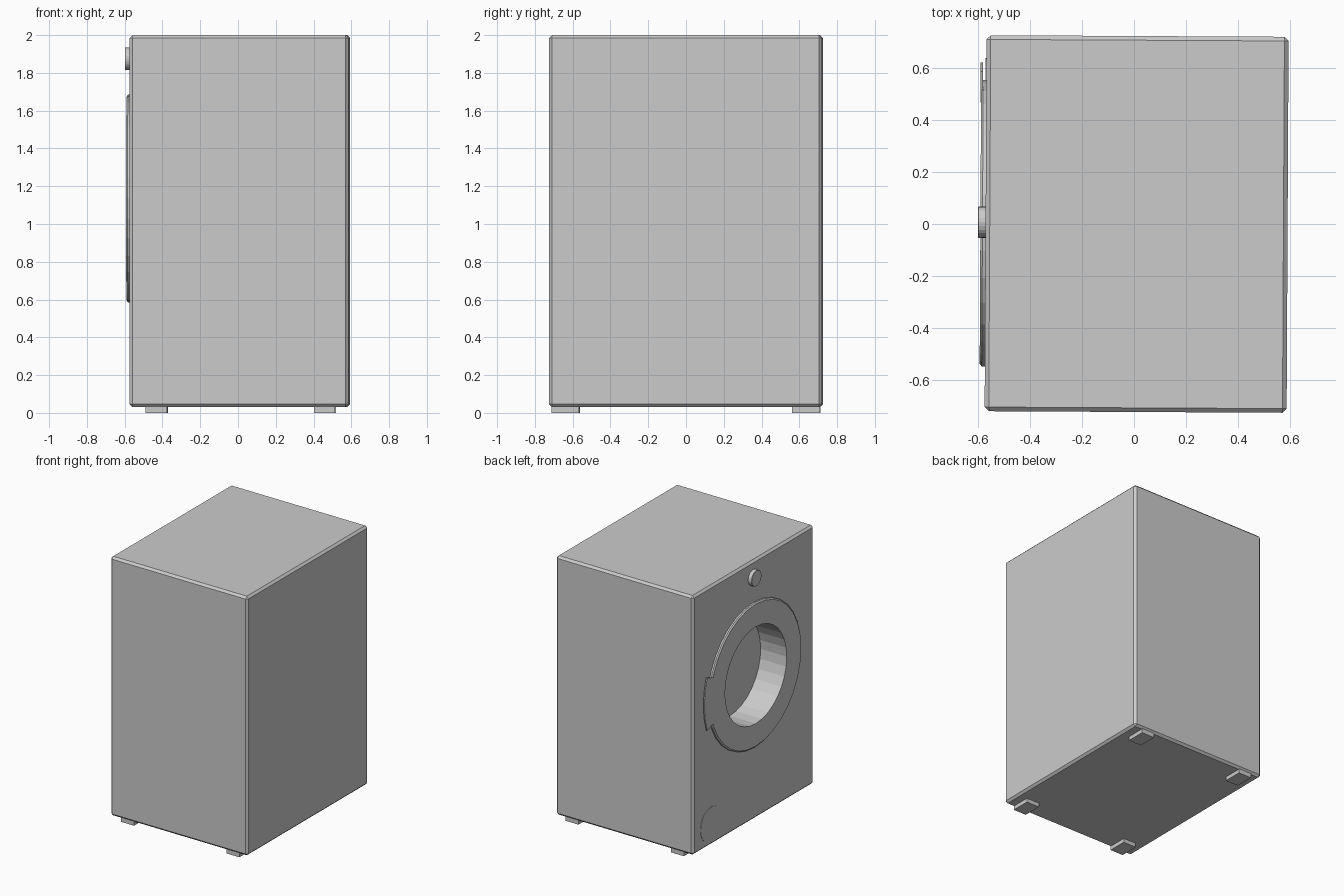
import bpy, bmesh, math
from mathutils import Matrix

if "Cube" in bpy.data.objects:
    bpy.data.objects.remove(bpy.data.objects["Cube"])

SEG = 32
TILT = Matrix.Rotation(math.radians(-0.3), 4, 'Z')   # cabinet stands very slightly turned


def finish(name, bm, smooth=False):
    bmesh.ops.recalc_face_normals(bm, faces=bm.faces)
    bm.transform(TILT)
    me = bpy.data.meshes.new(name)
    bm.to_mesh(me)
    bm.free()
    ob = bpy.data.objects.new(name, me)
    bpy.context.collection.objects.link(ob)
    return ob


def box(name, x, y, z, bevel=0):
    bm = bmesh.new()
    size = [b - a for a, b in (x, y, z)]
    mid = [(a + b) / 2 for a, b in (x, y, z)]
    bmesh.ops.create_cube(bm, size=1, matrix=Matrix.Translation(mid) @ Matrix.Diagonal((*size, 1)))
    if bevel:
        bmesh.ops.bevel(bm, geom=bm.edges[:], offset=bevel, segments=1, affect='EDGES')
    return finish(name, bm)


def lathe(name, profile, y, z, a0=0, a1=360, seg=SEG, closed=False):
    """Turn an (radius, x) profile around an axis along x; closed loops make rings or sectors."""
    bm = bmesh.new()
    full = a1 - a0 == 360
    rows = []
    for i in range(seg if full else seg + 1):
        a = math.radians(a0 + (a1 - a0) * i / seg)
        rows.append([bm.verts.new((x, y + r * math.cos(a), z + r * math.sin(a))) for r, x in profile])
    n = len(profile)
    for i in range(seg):
        p, q = rows[i], rows[(i + 1) % len(rows)]
        for j in range(n if closed else n - 1):
            k = (j + 1) % n
            bm.faces.new((p[j], p[k], q[k], q[j]))
    if not closed:                      # cap both discs
        bm.faces.new([r[0] for r in rows])
        bm.faces.new([r[-1] for r in rows])
    elif not full:                      # cap sector ends
        bm.faces.new(rows[0])
        bm.faces.new(rows[-1])
    return finish(name, bm)


# Cabinet with chamfered edges
cabinet = box("cabinet", (-0.57, 0.59), (-0.722, 0.722), (0.03, 2.0), 0.016)

# Drum opening cut into the cabinet
DY, DZ = 0.0, 1.135
cutter = lathe("drum_cutter", [(0.368, -0.7), (0.368, -0.37)], DY, DZ)
cutter.hide_render = True
cut = cabinet.modifiers.new("drum_opening", 'BOOLEAN')
cut.object = cutter
cut.operation = 'DIFFERENCE'
cut.solver = 'EXACT'
bpy.context.view_layer.objects.active = cabinet
bpy.ops.object.modifier_apply(modifier=cut.name)
bpy.data.objects.remove(cutter)

# Door ring around the opening
lathe("door_ring", [(0.368, -0.565), (0.368, -0.590), (0.540, -0.590), (0.550, -0.582), (0.550, -0.565)],
      DY, DZ, closed=True)

# Door handle: thin curved plate overhanging the ring
lathe("door_handle", [(0.49, -0.583), (0.49, -0.592), (0.617, -0.592), (0.617, -0.583)],
      DY, DZ, -19, 19, seg=4, closed=True)

# Control knob
lathe("control_knob", [(0.06, -0.565), (0.06, -0.597), (0.058, -0.599)], 0.004, 1.875, seg=24)

# Filter cap
lathe("filter_cap", [(0.13, -0.56), (0.13, -0.573)], 0.505, 0.19)

# Feet
for side, x in (("door", (-0.485, -0.375)), ("rear", (0.405, 0.515))):
    for end, s in (("left", 1), ("right", -1)):
        box(f"foot_{side}_{end}", x, sorted((s * 0.565, s * 0.71)), (0, 0.035))
